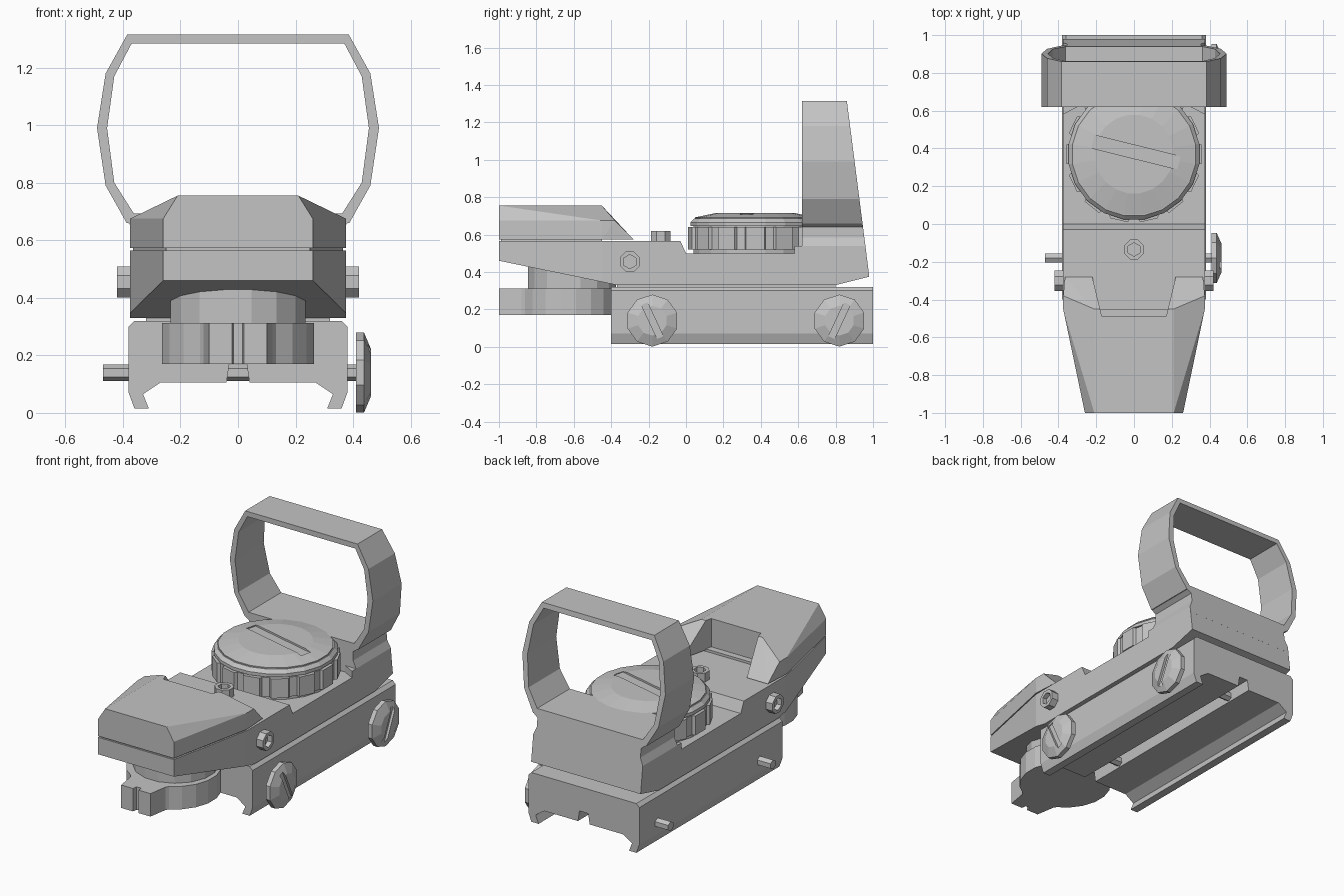
import bpy, bmesh
from math import sin, cos, pi, radians
from mathutils import Vector, Matrix

if "Cube" in bpy.data.objects:
    bpy.data.objects.remove(bpy.data.objects["Cube"])

grey = bpy.data.materials.new("metal_grey")
grey.use_nodes = True
COLOUR = (0.55, 0.55, 0.55, 1)
grey.diffuse_color = COLOUR
grey.node_tree.nodes["Principled BSDF"].inputs["Base Color"].default_value = COLOUR


def finish(name, bm):
    bmesh.ops.recalc_face_normals(bm, faces=bm.faces)
    mesh = bpy.data.meshes.new(name)
    bm.to_mesh(mesh)
    bm.free()
    mesh.materials.append(grey)
    obj = bpy.data.objects.new(name, mesh)
    bpy.context.collection.objects.link(obj)
    return obj


def loft(name, rings, wrap=False):
    """Skin matching rings of points; cap the ends unless wrapped."""
    bm = bmesh.new()
    loops = [[bm.verts.new(p) for p in ring] for ring in rings]
    n = len(loops[0])
    pairs = list(zip(loops, loops[1:]))
    if wrap:
        pairs.append((loops[-1], loops[0]))
    else:
        bm.faces.new(loops[0])
        bm.faces.new(loops[-1])
    for a, b in pairs:
        for i in range(n):
            j = (i + 1) % n
            bm.faces.new((a[i], a[j], b[j], b[i]))
    return finish(name, bm)


def hull(name, pts):
    """Convex solid mirrored across x."""
    bm = bmesh.new()
    for x, y, z in pts:
        for s in (1, -1):
            bm.verts.new((s * x, y, z))
    bmesh.ops.convex_hull(bm, input=bm.verts)
    bmesh.ops.dissolve_limit(bm, angle_limit=radians(1), verts=bm.verts, edges=bm.edges)
    return finish(name, bm)


def turned(name, profile, sides, centre, axis="z"):
    """Stack of (radius, height) rings along an axis."""
    rings = []
    for r, h in profile:
        ring = []
        for i in range(sides):
            a = 2 * pi * (i + 0.5) / sides
            u, v = r * cos(a), r * sin(a)
            ring.append(Vector((u, v, h) if axis == "z" else (h, u, v)) + Vector(centre))
        rings.append(ring)
    return loft(name, rings)


def block(name, size, centre, spin=0, axis="Z"):
    bm = bmesh.new()
    bmesh.ops.create_cube(bm, size=1, matrix=Matrix.Translation(centre)
                          @ Matrix.Rotation(radians(spin), 4, axis)
                          @ Matrix.Diagonal((*size, 1)))
    return finish(name, bm)


def cut(obj, cutter):
    mod = obj.modifiers.new("cut", "BOOLEAN")
    mod.operation, mod.solver, mod.object = "DIFFERENCE", "EXACT", cutter
    cutter.hide_render = True
    graph = bpy.context.evaluated_depsgraph_get()
    mesh = bpy.data.meshes.new_from_object(obj.evaluated_get(graph))
    obj.modifiers.clear()
    obj.data = mesh
    bpy.data.objects.remove(cutter)


def mirrored(half):
    return half + [(-x, z) for x, z in reversed(half)]


# Clamp rail with dovetail jaws and a centre groove
rail = mirrored([(0.36, 0.32), (0.38, 0.3), (0.38, 0.07), (0.36, 0.015), (0.31, 0.015),
                 (0.33, 0.065), (0.27, 0.105), (0.04, 0.105), (0.03, 0.17)])
loft("rail_base", [[(x, y, z) for x, z in rail] for y in (-0.4, 1)])
block("spacer_plate", (0.64, 1.17, 0.03), (0, 0.215, 0.325))

# Main body
side = [(-0.45, 0.347), (-0.45, 0.565), (-0.03, 0.565), (0, 0.5), (0.62, 0.5),
        (0.964, 0.5), (0.98, 0.375), (0.8, 0.33), (-0.37, 0.33)]
loft("body", [[(x, y, z) for y, z in side] for x in (-0.375, 0.375)])
hull("body_nose", [(0.26, -1, 0.46), (0.26, -1, 0.565),
                   (0.375, -0.45, 0.347), (0.375, -0.45, 0.565)])
hull("seam_filler", [(0.25, -0.99, 0.56), (0.25, -0.99, 0.58),
                     (0.365, -0.45, 0.56), (0.365, -0.45, 0.58)])

# Emitter cover with a notch between its two rear horns
cover = hull("emitter_cover", [(0.26, -1, 0.573), (0.26, -1, 0.675), (0.21, -1, 0.755),
                               (0.375, -0.45, 0.573), (0.375, -0.45, 0.675),
                               (0.21, -0.45, 0.755), (0.375, -0.38, 0.675),
                               (0.365, -0.28, 0.573)])
cut(cover, hull("notch_cutter", [(x, y, z) for x, y in ((0.17, -0.49), (0.24, -0.2))
                                 for z in (0.5, 0.9)]))


# Hood mount and window frame, both with a raked rear
def rake(z):
    return 0.86 + (1.315 - z) * 0.128


def front_and_back(section):
    return ([(x, 0.62, z) for x, z in section], [(x, rake(z), z) for x, z in section])


mount = mirrored([(0.375, 0.5), (0.375, 0.54), (0.355, 0.585), (0.355, 0.64), (0.385, 0.662)])
loft("hood_mount", front_and_back(mount))
outer = mirrored([(0.385, 1.315), (0.46, 1.18), (0.49, 0.99), (0.46, 0.79), (0.387, 0.66)])
inner = mirrored([(0.37, 1.283), (0.43, 1.17), (0.455, 0.99), (0.43, 0.8), (0.362, 0.693)])
outer_front, outer_back = front_and_back(outer)
inner_front, inner_back = front_and_back(inner)
loft("hood_frame", [outer_front, inner_front, inner_back, outer_back], wrap=True)
for s in (1, -1):
    corner = [(0.375 * s, 0.58), (0.375 * s, 0.63), (0.28 * s, 0.63)]
    loft("mount_gusset", [[(x, y, z) for x, y in corner] for z in (0.5, 0.54)])

# Large battery cap: toothed grip, collar and slotted low dome
TEETH = 14
grip = []
for i in range(TEETH):
    for offset, r in ((-0.36, 0.345), (-0.3, 0.362), (0.3, 0.362), (0.36, 0.345)):
        a = 2 * pi * (i + offset) / TEETH
        grip.append((r * cos(a), 0.37 + r * sin(a)))
loft("cap_grip", [[(x, y, z) for x, y in grip] for z in (0.52, 0.64)])
turned("cap_collar", [(0.335, 0.49), (0.335, 0.645), (0.35, 0.645), (0.35, 0.665), (0.33, 0.685)],
       20, (0, 0.37, 0))
dome = turned("cap_dome", [(0.325, 0.66), (0.325, 0.692), (0.21, 0.716)], 20, (0, 0.37, 0))
cut(dome, block("slot_cutter", (0.47, 0.07, 0.04), (0.01, 0.38, 0.725), -14))

# Brightness dial under the nose, with a notched thumb lobe
turned("dial_neck", [(0.24, 0.3), (0.24, 0.45)], 16, (0, -0.61, 0))
turned("dial_disc", [(0.268, 0.17), (0.268, 0.312)], 20, (0, -0.63, 0))
lobe = mirrored([(0.17, -0.8), (0.12, -0.88), (0.1, -1), (0.02, -1), (0.015, -0.97)])
loft("dial_lobe", [[(x, y, z) for x, y in lobe] for z in (0.17, 0.312)])

# Socket adjustment screws on the top and both sides
top_screw = turned("top_screw", [(0.056, 0.55), (0.056, 0.62)], 8, (0, -0.135, 0))
cut(top_screw, turned("socket_cutter", [(0.036, 0.59), (0.036, 0.7)], 6, (0, -0.135, 0)))
for s, label in ((1, "left"), (-1, "right")):
    spot = (0, -0.3, 0.455)
    screw = turned(label + "_screw", [(0.058, 0.36 * s), (0.058, 0.42 * s)], 8, spot, "x")
    cut(screw, turned("socket_cutter", [(0.038, 0.39 * s), (0.038, 0.5 * s)], 6, spot, "x"))

# Clamp bolts through the rail with slotted thumb nuts
for y, label, spin in ((-0.18, "front", 25), (0.82, "rear", -25)):
    spot = (0, y, 0.14)
    turned(label + "_clamp_bolt", [(0.029, -0.47), (0.029, 0.42)], 6, spot, "x")
    nut = turned(label + "_clamp_nut", [(0.139, 0.41), (0.139, 0.438), (0.08, 0.463)], 10, spot, "x")
    cut(nut, block("slot_cutter", (0.04, 0.035, 0.2), (0.468, y, 0.14), spin, "X"))
